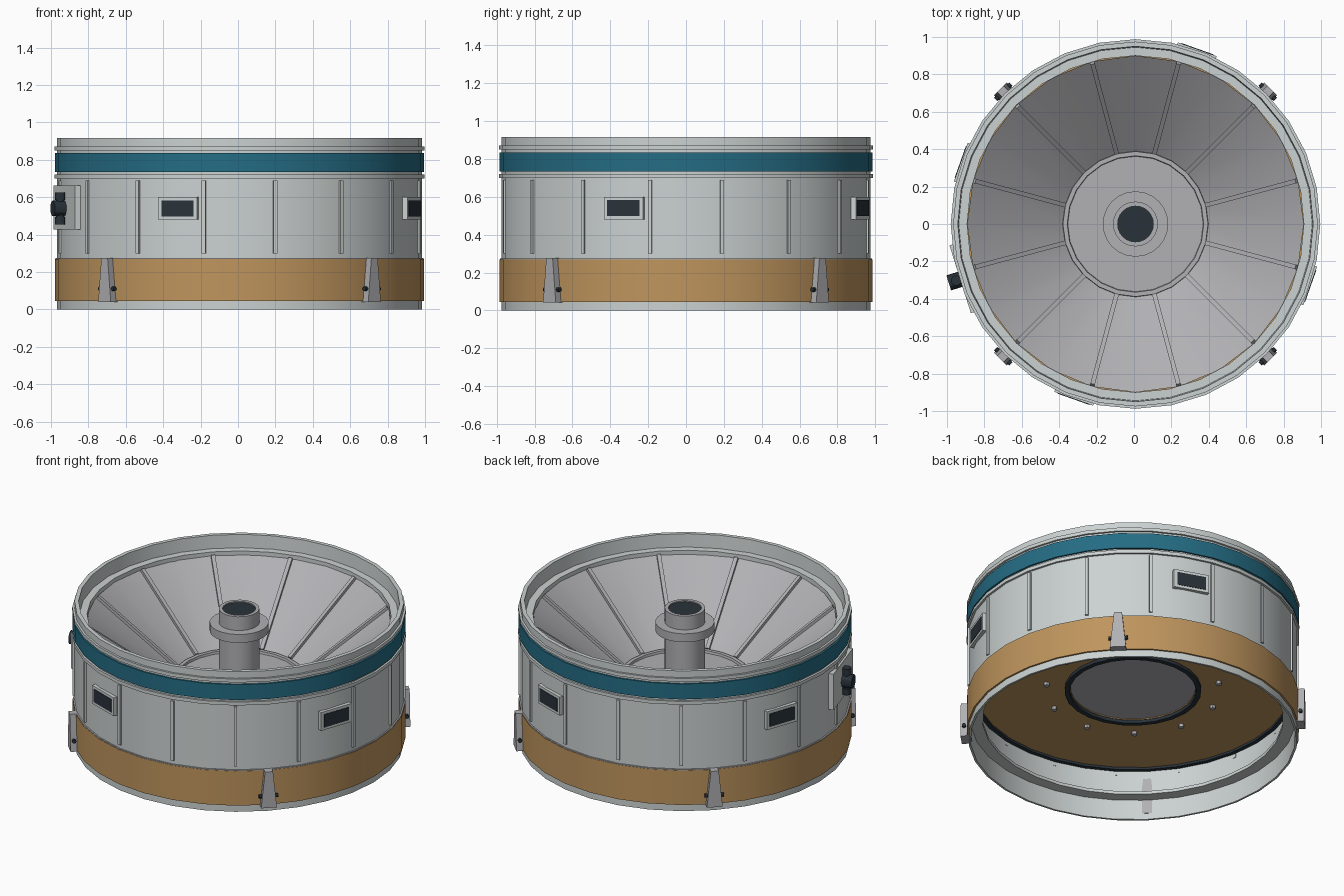
import bpy
import bmesh
from math import pi, sin, cos, radians
from mathutils import Matrix

cube = bpy.data.objects.get("Cube")
if cube:
    bpy.data.objects.remove(cube, do_unlink=True)

CENTRE = (0.008, 0, 0)


def material(name, colour):
    m = bpy.data.materials.new(name)
    m.use_nodes = True
    rgba = (*colour, 1)
    m.diffuse_color = rgba
    m.node_tree.nodes["Principled BSDF"].inputs["Base Color"].default_value = rgba
    return m


HULL = material("pale grey", (0.60, 0.645, 0.64))
METAL = material("mid grey", (0.44, 0.44, 0.46))
ORANGE = material("ochre", (0.52, 0.30, 0.11))
BLUE = material("teal blue", (0.018, 0.15, 0.23))
DARK = material("dark slate", (0.022, 0.032, 0.042))


def finish(name, bm, mat, angle=30):
    """Turn a bmesh into a named, shaded object."""
    bmesh.ops.recalc_face_normals(bm, faces=bm.faces)
    mesh = bpy.data.meshes.new(name)
    bm.to_mesh(mesh)
    bm.free()
    mesh.materials.append(mat)
    mesh.shade_smooth()
    mesh.set_sharp_from_angle(angle=radians(angle))
    ob = bpy.data.objects.new(name, mesh)
    ob.location = CENTRE
    bpy.context.collection.objects.link(ob)


def lathe(name, mat, profile, sides=32):
    """Revolve a closed (radius, height) profile around z."""
    bm = bmesh.new()
    loops = []
    for r, z in profile:
        if r == 0:
            loops.append([bm.verts.new((0, 0, z))] * sides)
        else:
            loops.append([bm.verts.new((r * cos(2 * pi * i / sides), r * sin(2 * pi * i / sides), z))
                          for i in range(sides)])
    for a, b in zip(loops, loops[1:] + loops[:1]):
        for i in range(sides):
            j = (i + 1) % sides
            corners = list(dict.fromkeys((a[i], a[j], b[j], b[i])))
            if len(corners) > 2:
                bm.faces.new(corners)
    finish(name, bm, mat)


def ring(name, mat, inner, outer, low, high, sides=32):
    lathe(name, mat, [(outer, low), (outer, high), (inner, high), (inner, low)], sides)


def place(angle, r, z):
    """Frame at a polar position: x points outwards, y along the wall."""
    return Matrix.Rotation(radians(angle), 4, 'Z') @ Matrix.Translation((r, 0, z))


def block(bm, angle, r, z, size, tilt=0, taper=1):
    """Box sized (outward, along wall, up); taper narrows its top."""
    verts = bmesh.ops.create_cube(bm, size=1)["verts"]
    for v in verts:
        v.co = [c * s for c, s in zip(v.co, size)]
        if v.co.z > 0:
            v.co.y *= taper
    m = place(angle, r, z) @ Matrix.Rotation(-tilt, 4, 'Y')
    bmesh.ops.transform(bm, matrix=m, verts=verts)


def rod(bm, angle, r, z, radius, length, axis='Z'):
    turn = {'X': Matrix.Rotation(pi / 2, 4, 'Y'), 'Y': Matrix.Rotation(pi / 2, 4, 'X'),
            'Z': Matrix.Identity(4)}[axis]
    bmesh.ops.create_cone(bm, cap_ends=True, segments=12, radius1=radius, radius2=radius,
                          depth=length, matrix=place(angle, r, z) @ turn)


def blocks(name, mat, angles, *args, **kw):
    bm = bmesh.new()
    for a in angles:
        block(bm, a, *args, **kw)
    finish(name, bm, mat)


# Outer shell with top flange and inner stiffening ledge
lathe("hull_shell", HULL, [
    (0.975, 0), (0.975, 0.915), (0.95, 0.915), (0.945, 0.83), (0.90, 0.83), (0.90, 0.785),
    (0.962, 0.785), (0.962, 0.15), (0.89, 0.15), (0.89, 0.13), (0.962, 0.13), (0.962, 0)])

# Coloured bands and trim rings
ring("lower_band", ORANGE, 0.97, 0.986, 0.045, 0.27)
ring("lower_band_top_edge", METAL, 0.97, 0.984, 0.265, 0.275)
ring("upper_band", BLUE, 0.97, 0.986, 0.735, 0.835)
ring("upper_trim", HULL, 0.97, 0.988, 0.85, 0.872)
ring("middle_trim", HULL, 0.97, 0.988, 0.70, 0.722)

# Wall ribs
blocks("wall_ribs", HULL, [11.25 + 22.5 * i for i in range(16)],
       0.972, 0.495, (0.026, 0.02, 0.39))

# Windows
window_angles = [-109.5 + 90 * i for i in range(4)]
blocks("window_frames", HULL, window_angles, 0.97, 0.54, (0.042, 0.22, 0.12))
blocks("window_panes", DARK, window_angles, 0.99, 0.54, (0.008, 0.18, 0.085))

# Clamps with cross pins
clamp_angles = [45 + 90 * i for i in range(4)]
blocks("clamps", METAL, clamp_angles, 0.99, 0.158, (0.062, 0.095, 0.235), taper=0.5)
bm = bmesh.new()
for a in clamp_angles:
    rod(bm, a, 1.0, 0.11, 0.012, 0.115, 'Y')
finish("clamp_pins", bm, DARK)

# Side valve on its mounting plate
VALVE = 197.5
blocks("valve_plate", HULL, [VALVE], 0.963, 0.545, (0.04, 0.38, 0.235))
bm = bmesh.new()
rod(bm, VALVE, 1.012, 0.54, 0.042, 0.07, 'X')
rod(bm, VALVE, 1.005, 0.54, 0.022, 0.17)
for z in (0.475, 0.605):
    rod(bm, VALVE, 1.005, z, 0.028, 0.04)
finish("valve", bm, DARK)

# Funnel dish with raised ring around its flat base
lathe("dish", METAL, [
    (0.90, 0.805), (0.39, 0.42), (0.388, 0.435), (0.365, 0.435), (0.362, 0.42), (0, 0.42),
    (0, 0.345), (0.37, 0.345), (0.42, 0.40), (0.90, 0.785)], 24)
blocks("dish_ribs", METAL, [15 + 30 * i for i in range(12)],
       0.645, 0.617, (0.625, 0.024, 0.03), tilt=0.647)

# Central post
lathe("centre_post", METAL, [
    (0.12, 0.42), (0.12, 0.73), (0.175, 0.73), (0.175, 0.785), (0.12, 0.785), (0.12, 0.875),
    (0.098, 0.875), (0.098, 0.86), (0, 0.86), (0, 0.42)], 24)
ring("post_opening", DARK, 0, 0.098, 0.861, 0.868, 24)

# Underside floor, seals and bolts
ring("floor", ORANGE, 0.37, 0.95, 0.34, 0.36)
ring("floor_seal", DARK, 0.935, 0.96, 0.325, 0.35)
ring("base_seal", DARK, 0.375, 0.405, 0.32, 0.345, 24)
bm = bmesh.new()
for i in range(11):
    rod(bm, 360 * i / 11, 0.515, 0.335, 0.016, 0.03)
finish("floor_bolts", bm, METAL)
